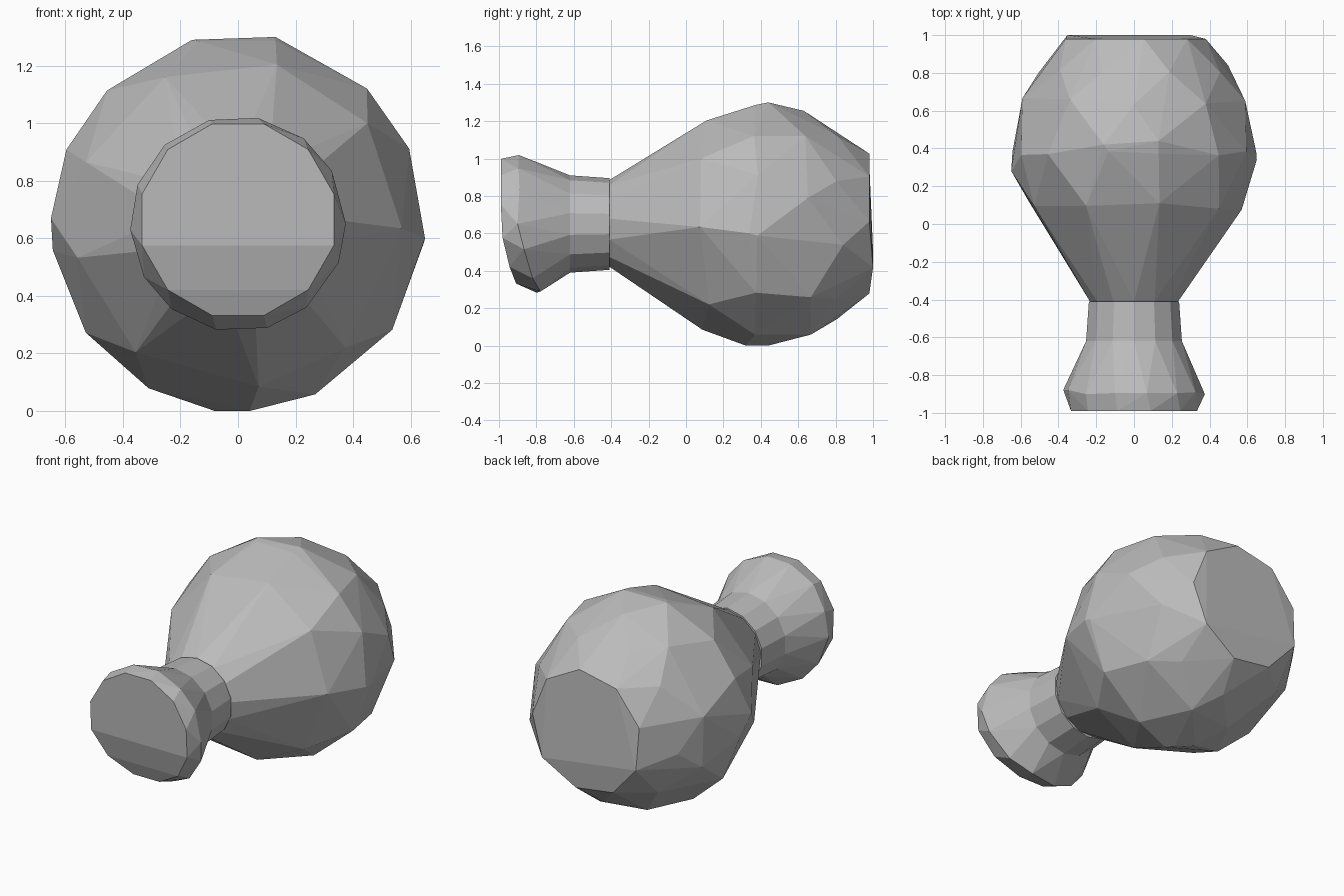
import bpy, bmesh, math, random

if "Cube" in bpy.data.objects:
    bpy.data.objects.remove(bpy.data.objects["Cube"], do_unlink=True)

random.seed(4)
AXIS_Z = 0.65

grey = bpy.data.materials.new("plain grey")
grey.use_nodes = True
grey.diffuse_color = (0.5, 0.5, 0.5, 1)
grey.node_tree.nodes["Principled BSDF"].inputs["Base Color"].default_value = (0.5, 0.5, 0.5, 1)


def ring(y, radius, sides, turn=0.0, jitter=0.0, cz=AXIS_Z):
    """Points around the y axis; jitter slides them along the surface."""
    points = []
    for i in range(sides):
        a = math.tau * (i + turn + random.uniform(-jitter, jitter)) / sides
        dy = random.uniform(-jitter, jitter) * 0.15
        points.append((radius * math.sin(a), y + dy, cz + radius * math.cos(a)))
    return points


def hull(name, points):
    """Faceted convex part wrapped around the points."""
    bm = bmesh.new()
    for p in points:
        bm.verts.new(p)
    result = bmesh.ops.convex_hull(bm, input=bm.verts[:])
    loose = {v for v in result["geom_interior"] + result["geom_unused"]
             if isinstance(v, bmesh.types.BMVert)}
    bmesh.ops.delete(bm, geom=list(loose), context="VERTS")
    bmesh.ops.dissolve_limit(bm, angle_limit=math.radians(3),
                             verts=bm.verts[:], edges=bm.edges[:])
    bmesh.ops.recalc_face_normals(bm, faces=bm.faces[:])
    mesh = bpy.data.meshes.new(name)
    bm.to_mesh(mesh)
    bm.free()
    mesh.materials.append(grey)
    obj = bpy.data.objects.new(name, mesh)
    bpy.context.collection.objects.link(obj)
    return obj


# Pear-shaped body: narrow at the neck, cut flat at the back
body = ring(-0.41, 0.235, 13)
body += ring(0.1, 0.57, 9, 0.3, 0.2)
body += ring(0.38, 0.65, 13, 0.5, 0.12)
body += ring(0.64, 0.605, 9, 0.1, 0.2)
body += ring(0.82, 0.51, 9, 0.6, 0.15)
body += [(x, 0.98 + 0.02 * (z < AXIS_Z and z > 0.35), z)
         for x, y, z in ring(0.98, 0.38, 9, 0.2)]
# Widest points of the body
body += [(-0.08, 0.44, 0), (0.04, 0.32, 0), (0.13, 0.44, 1.3), (-0.16, 0.42, 1.29),
         (0.65, 0.34, 0.6), (-0.65, 0.28, 0.67)]
hull("body", body)

# Short neck, slightly wider towards the knob
hull("neck", ring(-0.62, 0.26, 14) + ring(-0.41, 0.245, 14))


def lean(point):
    """Roll the lower part of the knob's front face backwards."""
    x, y, z = point
    drop = max(0, 0.7 - z)
    return x, y + 0.6 * drop * drop, z


# Flared knob with a face that rounds off at the bottom
knob = ring(-0.62, 0.26, 14)
knob += [lean(p) for p in ring(-0.89, 0.375, 14, 0.4, 0.1)]
knob += [lean(p) for p in ring(-0.99, 0.345, 12, 0.5, 0.0, 0.665)]
hull("knob", knob)
